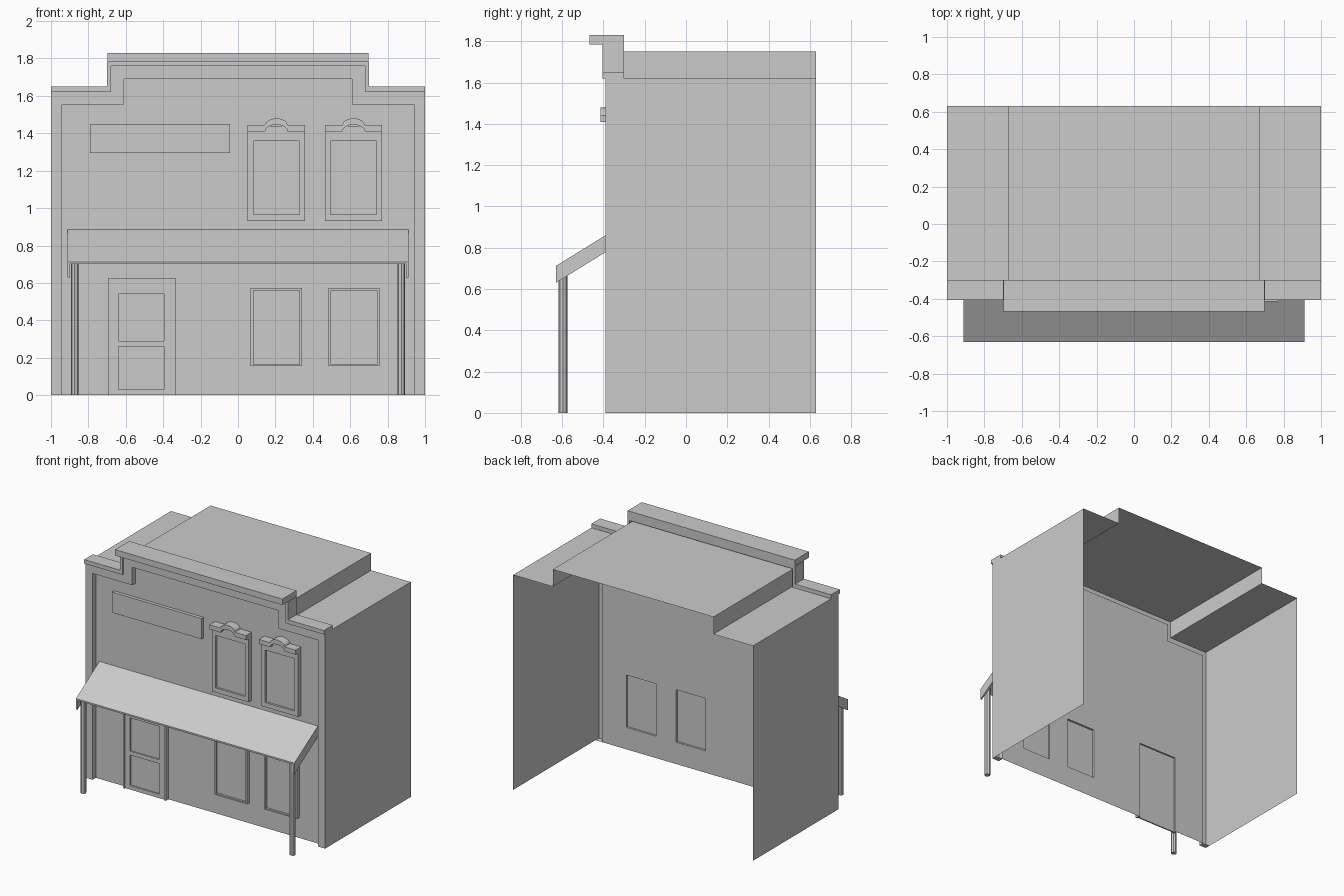
import bpy, bmesh
from math import sin, cos, pi
from mathutils import Matrix, Vector

if "Cube" in bpy.data.objects:
    bpy.data.objects.remove(bpy.data.objects["Cube"])

WALL, FRONT, BACK = -0.35, -0.39, 0.63   # key depths in y


def add_object(name, mesh):
    ob = bpy.data.objects.new(name, mesh)
    bpy.context.collection.objects.link(ob)
    return ob


def rect(x0, x1, z0, z1):
    return [(x0, z0), (x1, z0), (x1, z1), (x0, z1)]


def mirrored(left):
    """Complete an outline from its left half."""
    return left + [(-x, z) for x, z in reversed(left)]


def plate(name, loops, a, b, along='Y', open_back=False):
    """Outline (further loops are holes) extruded from a to b along y or x."""
    cu = bpy.data.curves.new(name, 'CURVE')
    cu.dimensions, cu.fill_mode, cu.extrude = '2D', 'BOTH', abs(b - a) / 2
    for loop in loops:
        sp = cu.splines.new('POLY')
        sp.points.add(len(loop) - 1)
        for p, (u, v) in zip(sp.points, loop):
            p.co = (u, v, 0, 1)
        sp.use_cyclic_u = True
    tmp = add_object(name + "_outline", cu)
    dg = bpy.context.evaluated_depsgraph_get()
    me = bpy.data.meshes.new_from_object(tmp.evaluated_get(dg))
    bpy.data.objects.remove(tmp)
    me.name = name
    mid = (a + b) / 2
    if along == 'Y':
        mat = Matrix(((1, 0, 0, 0), (0, 0, -1, mid), (0, 1, 0, 0), (0, 0, 0, 1)))
    else:
        mat = Matrix(((0, 0, 1, mid), (1, 0, 0, 0), (0, 1, 0, 0), (0, 0, 0, 1)))
    bm = bmesh.new()
    bm.from_mesh(me)
    bm.transform(mat)
    bmesh.ops.remove_doubles(bm, verts=bm.verts, dist=1e-5)
    bmesh.ops.recalc_face_normals(bm, faces=bm.faces)
    bm.normal_update()
    if a == b:
        bmesh.ops.reverse_faces(bm, faces=[f for f in bm.faces if f.normal.y > 0])
    if open_back:
        bmesh.ops.delete(bm, geom=[f for f in bm.faces if f.normal.y > 0.9
                                   and f.calc_center_median().y > b - 1e-4],
                         context='FACES_ONLY')
    for f in bm.faces:
        f.smooth = False
    bm.to_mesh(me)
    bm.free()
    return add_object(name, me)


# side walls and stepped roof: one thin shell, open at back and bottom
shell = mirrored([(-1, 0), (-1, 1.62), (-0.67, 1.62), (-0.67, 1.75)])
bm = bmesh.new()
rows = [[bm.verts.new((x, y, z)) for x, z in shell] for y in (FRONT, BACK)]
for i in range(len(shell) - 1):
    bm.faces.new((rows[0][i], rows[0][i + 1], rows[1][i + 1], rows[1][i]))
me = bpy.data.meshes.new("walls_and_roof")
bm.to_mesh(me)
bm.free()
add_object("walls_and_roof", me)

# raised stepped border around the facade
inner = [(-0.94, 0), (-0.94, 1.555), (-0.61, 1.555), (-0.61, 1.69)]
outer = [(-1, 0), (-1, 1.62), (-0.68, 1.62), (-0.68, 1.76)]
plate("facade_border", [mirrored(outer) + mirrored(inner)[::-1]],
      FRONT, WALL, open_back=True)

# recessed facade with door and lower window openings
door = (-0.68, -0.35, 0.61)
low_windows = [0.205, 0.62]
facade = mirrored(inner)
facade += [(door[1], 0), (door[1], door[2]), (door[0], door[2]), (door[0], 0)]
holes = [rect(c - 0.123, c + 0.123, 0.165, 0.56) for c in low_windows]
plate("facade_wall", [facade] + holes, WALL, WALL)

# stepped parapet trim and projecting top cap
trim_out = [(-1, 1.65), (-0.70, 1.65), (-0.70, 1.785)]
trim_in = [(-1, 1.62), (-0.68, 1.62), (-0.68, 1.76)]
plate("parapet_trim", [mirrored(trim_out) + mirrored(trim_in)[::-1]], -0.405, -0.30)
plate("parapet_cap", [rect(-0.697, 0.697, 1.785, 1.83)], -0.468, -0.30)

# blank sign board
plate("sign_board", [rect(-0.79, -0.042, 1.295, 1.45)], -0.375, WALL, open_back=True)

# lower windows: frame and pane set in the opening
for c, hole in zip(low_windows, holes):
    plate("lower_window_frame", [rect(c - 0.137, c + 0.137, 0.155, 0.572), hole], -0.38, WALL)
    plate("lower_window_pane", [hole], -0.365, -0.365)

# upper windows: frame, pane and arched hood
for c in (0.205, 0.618):
    opening = rect(c - 0.123, c + 0.123, 0.965, 1.36)
    plate("upper_window_frame", [rect(c - 0.153, c + 0.153, 0.93, 1.44), opening],
          -0.385, WALL, open_back=True)
    plate("upper_window_pane", [opening], -0.37, -0.37)
    wave = [(c - 0.153, 0)]
    wave += [(c - 0.06 * cos(pi * i / 8), 0.036 * sin(pi * i / 8)) for i in range(9)]
    wave += [(c + 0.153, 0)]
    hood = [(x, 1.444 + h) for x, h in wave] + [(x, 1.41 + h) for x, h in reversed(wave)]
    plate("upper_window_hood", [hood], -0.415, WALL)

# door: surround, leaf, panels and rail
x0, x1, top = door
surround = [(x0 - 0.015, 0), (x0 - 0.015, top + 0.015), (x1 + 0.015, top + 0.015), (x1 + 0.015, 0),
            (x1, 0), (x1, top), (x0, top), (x0, 0)]
plate("door_surround", [surround], -0.38, WALL)
panels = [rect(-0.64, -0.395, 0.03, 0.26), rect(-0.64, -0.395, 0.29, 0.555)]
plate("door_leaf", [rect(x0, x1, 0, top)] + panels, -0.372, -0.362)
for p in panels:
    plate("door_panel", [p], -0.362, -0.362)
plate("door_rail", [rect(-0.64, -0.395, 0.54, 0.555)], -0.372, -0.362)

# sloping awning with end boards
slope = [(-0.63, 0.712), (WALL, 0.885)]


def sloped(drop):
    return slope + [(y, z - drop) for y, z in reversed(slope)]


plate("awning_top", [sloped(0.012)], -0.91, 0.91, along='X')
for s in (-1, 1):
    plate("awning_end_board", [sloped(0.082)], s * 0.898, s * 0.911, along='X')

# porch posts
for s in (-1, 1):
    bm = bmesh.new()
    bmesh.ops.create_cone(bm, cap_ends=True, segments=8, radius1=0.021, radius2=0.021,
                          depth=0.715, matrix=Matrix.Translation((s * 0.873, -0.596, 0.3575)))
    me = bpy.data.meshes.new("porch_post")
    bm.to_mesh(me)
    bm.free()
    add_object("porch_post", me)
